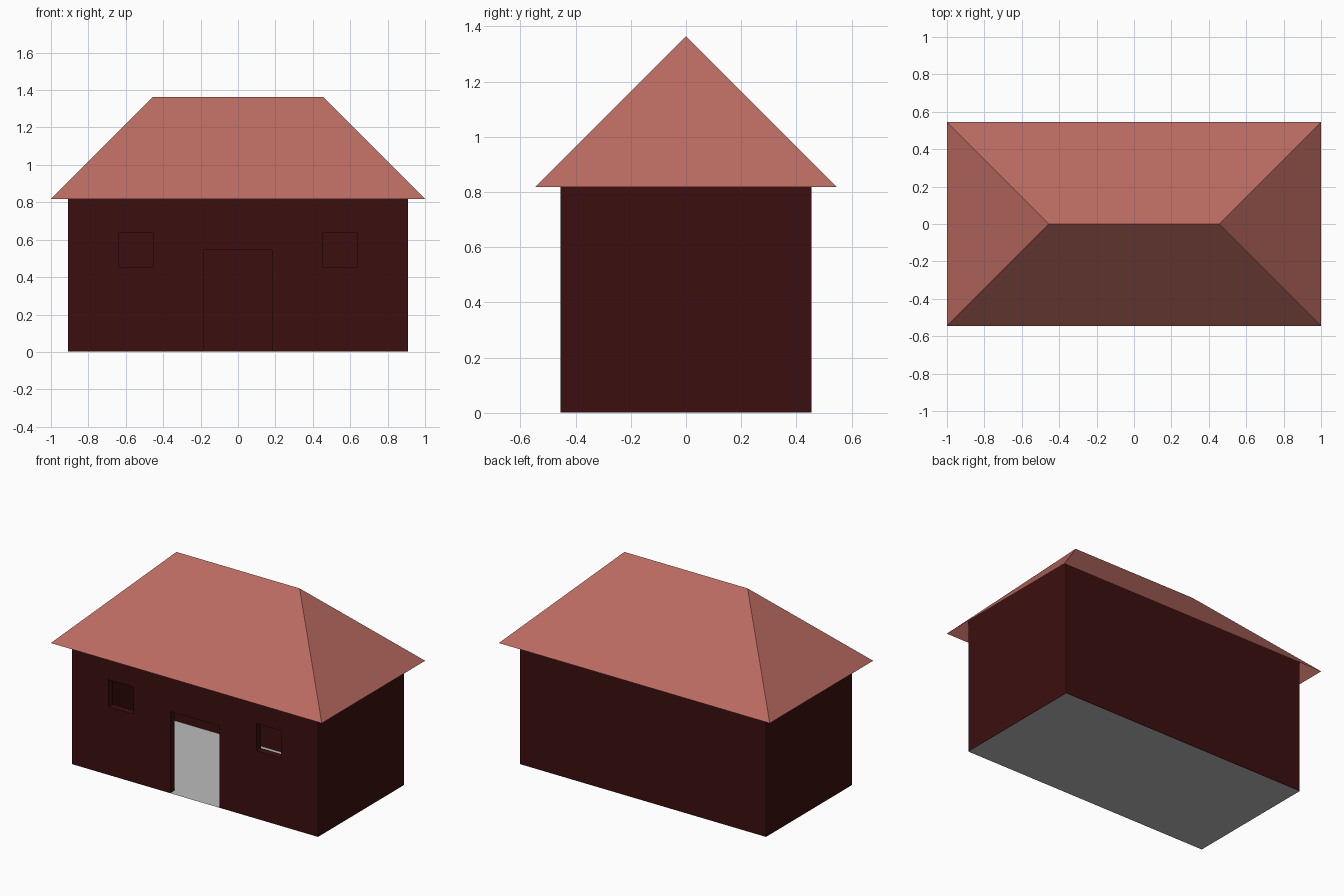
import bpy, bmesh

if "Cube" in bpy.data.objects:
    bpy.data.objects.remove(bpy.data.objects["Cube"])

U = 1 / 11  # one building module


def material(name, rgb):
    m = bpy.data.materials.new(name)
    m.diffuse_color = (*rgb, 1)
    m.use_nodes = True
    m.node_tree.nodes["Principled BSDF"].inputs["Base Color"].default_value = m.diffuse_color
    return m


def add_object(name, bm, mat=None):
    me = bpy.data.meshes.new(name)
    bm.to_mesh(me)
    bm.free()
    ob = bpy.data.objects.new(name, me)
    bpy.context.collection.objects.link(ob)
    if mat:
        me.materials.append(mat)
    return ob


def box(name, lo, hi, mat=None):
    """Box between two corners given in modules."""
    bm = bmesh.new()
    bmesh.ops.create_cube(bm, size=1)
    for v in bm.verts:
        v.co = [(a if c < 0 else b) * U for c, a, b in zip(v.co, lo, hi)]
    return add_object(name, bm, mat)


wall_mat = material("dark red walls", (0.045, 0.0048, 0.0048))
roof_mat = material("terracotta roof", (0.5, 0.147, 0.12))
floor_mat = material("grey floor", (0.5, 0.5, 0.5))

# Walls: a block hollowed out, then cut for the door and windows
walls = box("walls", (-10, -5, 0.02), (10, 5, 10), wall_mat)
cutters = [
    box("interior_cutter", (-9.5, -4.5, -1), (9.5, 4.5, 11), wall_mat),
    box("door_cutter", (-2, -6, -1), (2, -4, 6), wall_mat),
    box("left_window_cutter", (-7, -6, 5), (-5, -4, 7), wall_mat),
    box("right_window_cutter", (5, -6, 5), (7, -4, 7), wall_mat),
]
for c in cutters:
    mod = walls.modifiers.new(c.name, 'BOOLEAN')
    mod.operation = 'DIFFERENCE'
    mod.solver = 'EXACT'
    mod.object = c
    c.hide_render = True
    c.hide_viewport = True

# Floor: one sheet under the whole house
bm = bmesh.new()
bm.faces.new([bm.verts.new((x * 10 * U, y * 5 * U, 0))
              for x, y in ((-1, -1), (1, -1), (1, 1), (-1, 1))])
add_object("floor", bm, floor_mat)

# Hipped roof: an open sheet with overhanging eaves
bm = bmesh.new()
eaves = [bm.verts.new((x * 11 * U, y * 6 * U, 9 * U))
         for x, y in ((-1, -1), (1, -1), (1, 1), (-1, 1))]
left, right = [bm.verts.new((x * 5 * U, 0, 15 * U)) for x in (-1, 1)]
a, b, c, d = eaves
for f in ((a, b, right, left), (b, c, right), (c, d, left, right), (d, a, left)):
    bm.faces.new(f)
add_object("roof", bm, roof_mat)
